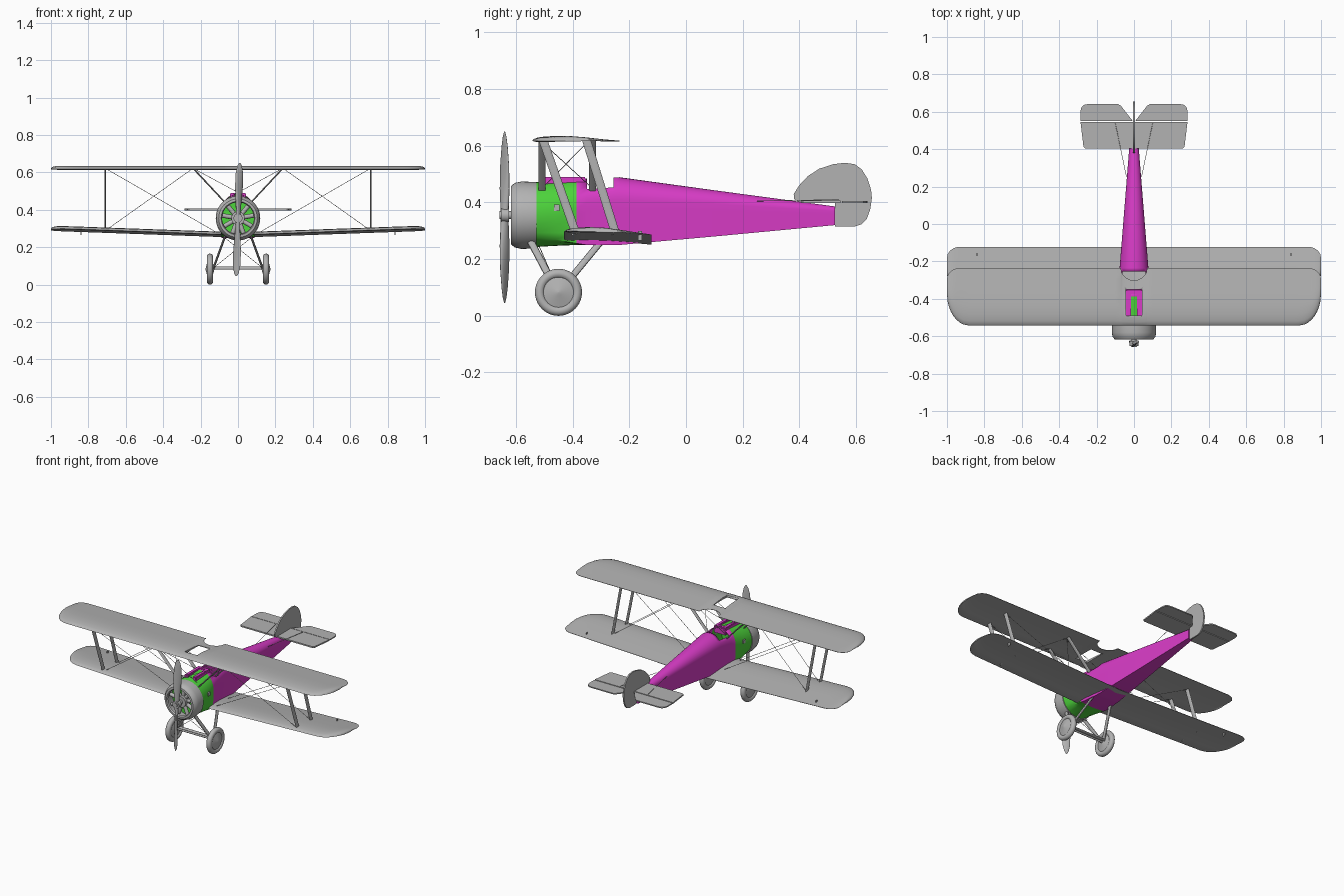
import bpy, bmesh, math
from mathutils import Vector, Matrix

if "Cube" in bpy.data.objects:
    bpy.data.objects.remove(bpy.data.objects["Cube"])

def mat(name, c):
    m = bpy.data.materials.new(name)
    m.diffuse_color = (*c, 1)
    m.use_nodes = True
    m.node_tree.nodes["Principled BSDF"].inputs["Base Color"].default_value = m.diffuse_color
    return m

GREY = mat("grey", (0.45, 0.45, 0.45))
PINK = mat("magenta", (0.69, 0.045, 0.57))
GREEN = mat("green", (0.075, 0.66, 0.045))

def finish(bm, name, mats=(GREY,), angle=35):
    bmesh.ops.recalc_face_normals(bm, faces=bm.faces)
    me = bpy.data.meshes.new(name)
    bm.to_mesh(me)
    bm.free()
    ob = bpy.data.objects.new(name, me)
    bpy.context.collection.objects.link(ob)
    for m in mats:
        me.materials.append(m)
    bpy.ops.object.select_all(action='DESELECT')
    ob.select_set(True)
    bpy.context.view_layer.objects.active = ob
    bpy.ops.object.shade_smooth_by_angle(angle=math.radians(angle))
    return ob

def loft(bm, rings, cap=True):
    vr = [[bm.verts.new(p) for p in r] for r in rings]
    n = len(vr[0])
    for a, b in zip(vr, vr[1:]):
        for i in range(n):
            bm.faces.new((a[i], a[(i + 1) % n], b[(i + 1) % n], b[i]))
    if cap:
        bm.faces.new(vr[0])
        bm.faces.new(vr[-1])

def bar(bm, p, q, side, chord=None, seg=12):
    """Rod from p to q; elliptical when chord (fore-aft radius) is given."""
    p, q = Vector(p), Vector(q)
    d = (q - p).normalized()
    ref = Vector((0, 1, 0)) if abs(d.y) < 0.95 else Vector((0, 0, 1))
    c = (ref - d * ref.dot(d)).normalized()
    x = c.cross(d)
    ch = chord or side
    ang = [2 * math.pi * i / seg for i in range(seg)]
    loft(bm, [[e + x * side * math.cos(a) + c * ch * math.sin(a) for a in ang] for e in (p, q)])

def lathe(bm, prof, centre, axis, seg=40, closed=False):
    """Revolve (radius, distance) points about an axis through centre."""
    rot = Vector((0, 0, 1)).rotation_difference(Vector(axis)).to_matrix()
    pts = prof + prof[:1] if closed else prof
    rings = [[Vector(centre) + rot @ Vector((max(r, 1e-4) * math.cos(2 * math.pi * i / seg),
              max(r, 1e-4) * math.sin(2 * math.pi * i / seg), h)) for i in range(seg)] for r, h in pts]
    loft(bm, rings, cap=not closed)
    bmesh.ops.remove_doubles(bm, verts=bm.verts, dist=1e-6)

def plate(name, pts, thick, upright=False):
    """Flat panel from an outline, centred on its plane."""
    bm = bmesh.new()
    f = bm.faces.new([bm.verts.new(p) for p in pts])
    t = Vector((thick, 0, 0)) if upright else Vector((0, 0, thick))
    r = bmesh.ops.extrude_face_region(bm, geom=[f])
    bmesh.ops.translate(bm, vec=t, verts=[v for v in r['geom'] if isinstance(v, bmesh.types.BMVert)])
    bmesh.ops.translate(bm, vec=-t / 2, verts=bm.verts)
    return finish(bm, name)

def box(bm, lo, hi):
    lo, hi = Vector(lo), Vector(hi)
    bmesh.ops.create_cube(bm, size=1, matrix=Matrix.Translation((lo + hi) / 2) @ Matrix.Diagonal((*(hi - lo), 1)))

# Fuselage: round at the nose, flat sided with a rounded deck behind
def section(y, w, zb, zs, zt, b, n=32):
    ring = []
    for i in range(n):
        a = 2 * math.pi * i / n
        c, s = math.cos(a), math.sin(a)
        k = 1
        if s < 0:
            k = 1 + b * (1 / max(abs(c), abs(s)) - 1)
        ring.append((w * c * k, y, zs + s * k * ((zt - zs) if s > 0 else (zs - zb))))
    return ring

bm = bmesh.new()
loft(bm, [section(*s) for s in (
    (-.53, .113, .243, .357, .472, 0), (-.46, .106, .247, .36, .478, .35),
    (-.387, .092, .25, .38, .484, .85), (-.35, .087, .25, .40, .484, 1),
    (-.255, .078, .25, .41, .488, 1), (-.235, .077, .25, .41, .489, 1),
    (.1, .050, .28, .395, .443, 1), (.525, .016, .32, .37, .386, 1))])
for f in bm.faces:
    f.material_index = 1 if f.calc_center_median().y < -.387 else 0
hole = [f for f in bm.faces if -.35 < f.calc_center_median().y < -.255 and f.calc_center_median().z > .445]
bmesh.ops.delete(bm, geom=hole, context='FACES')
fus = finish(bm, "fuselage", (PINK, GREEN))
sol = fus.modifiers.new("shell", 'SOLIDIFY')
sol.thickness = .004

# Gun fairings on the nose, and side vents
bm = bmesh.new()
for s in (-1, 1):
    box(bm, (s * .03 - .013, -.50, .44), (s * .03 + .013, -.36, .489))
box(bm, (-.043, -.375, .44), (.043, -.352, .489))
bmesh.ops.bevel(bm, geom=bm.edges[:], offset=.004, segments=2, affect='EDGES')
finish(bm, "gun_fairings", (PINK,))
bm = bmesh.new()
for s in (-1, 1):
    box(bm, (s * .104 - .006, -.466, .37), (s * .104 + .006, -.446, .392))
finish(bm, "side_vents")

# Cowl ring, radial engine and propeller
C = Vector((0, 0, .355))
bm = bmesh.new()
lathe(bm, [(.110, -.528), (.117, -.528), (.119, -.58), (.114, -.604), (.103, -.617), (.09, -.618),
           (.085, -.608), (.105, -.59)], C, (0, 1, 0), 48, True)
finish(bm, "cowl")
bm = bmesh.new()
for i in range(9):
    a = 2 * math.pi * i / 9
    d = Vector((math.sin(a), 0, math.cos(a)))
    o = C + Vector((0, -.572, 0))
    bar(bm, o + d * .025, o + d * .095, .012)
bar(bm, C + Vector((0, -.53, 0)), C + Vector((0, -.60, 0)), .036, seg=24)
finish(bm, "engine")
bm = bmesh.new()
bar(bm, C + Vector((0, -.59, 0)), C + Vector((0, -.658, 0)), .014, seg=20)
bar(bm, C + Vector((0, -.625, 0)), C + Vector((0, -.652, 0)), .024, seg=20)
finish(bm, "propeller_hub")
bm = bmesh.new()
for s in (1, -1):
    rings = []
    for r, ch, th, tw in ((0, .014, .012, 65), (.04, .016, .011, 60), (.1, .022, .009, 48),
                          (.18, .026, .006, 36), (.25, .022, .004, 28), (.285, .014, .003, 24), (.303, .004, .001, 22)):
        t = math.radians(tw)
        ring = []
        for i in range(14):
            u, v = ch * math.cos(i * math.pi / 7), th * math.sin(i * math.pi / 7)
            x, y = u * math.cos(t) - v * math.sin(t), u * math.sin(t) + v * math.cos(t)
            ring.append((s * (x + .03 * r), -.640 + y, .348 + s * r))
        rings.append(ring)
    loft(bm, rings)
finish(bm, "propeller")

# Wings: cambered section swept along the span, rounded tips
FOIL = [(0, 0), (.02, .006), (.08, .012), (.2, .0165), (.35, .017), (.55, .013), (.8, .006), (1, .001),
        (1, -.001), (.8, .002), (.5, .004), (.2, .002), (.05, -.003)]

def wing(name, shift, z0, rise, tilt, notch):
    xs = [0, .02, .04, .052, .06, .066, .07, .1, .3, .6, .85, .88, .91, .93, .95, .965, .98, .99, .996, 1.0]
    xs = [-x for x in xs[:0:-1]] + xs
    rings = []
    for x in xs:
        a = abs(x)
        u, v = max(0, (a - .88) / .12), max(0, (a - .93) / .07)
        le = -.543 + .17 * (1 - math.sqrt(max(0, 1 - u * u)))
        te = -.235 - .06 * (1 - math.sqrt(max(0, 1 - v * v)))
        if notch and a < .07:
            te -= .066 * math.sqrt(1 - (a / .07) ** 2)
        k = min(1, (te - le) / .24)
        rings.append([(x, shift + le + (te - le) * t, z0 + rise * a - tilt * (le + (te - le) * t + .39) + h * k)
                      for t, h in FOIL])
    bm = bmesh.new()
    loft(bm, rings)
    return finish(bm, name, angle=40)

upper = wing("upper_wing", 0, .617, 0, 0, True)
wing("lower_wing", .113, .259, .036, .045, False)
# Sighting window cut through the upper wing
bm = bmesh.new()
box(bm, (-.043, -.49, .5), (.043, -.35, .7))
cutter = finish(bm, "window_cutter")
cutter.hide_render = True
cutter.hide_viewport = False
cutter.display_type = 'WIRE'
mod = upper.modifiers.new("window", 'BOOLEAN')
mod.operation, mod.object, mod.solver = 'DIFFERENCE', cutter, 'EXACT'
bpy.context.view_layer.objects.active = upper
bpy.ops.object.modifier_apply(modifier="window")
bpy.data.objects.remove(cutter)

# Struts, undercarriage legs and bracing wires
struts, legs, wires = bmesh.new(), bmesh.new(), bmesh.new()
W = .0013
for s in (-1, 1):
    for yt, yb, yc in ((-.505, -.388, -.508), (-.352, -.248, -.33)):
        top_out, low_out = (s * .71, yt, .622), (s * .71, yb, .288)
        top_in, low_in = (s * .24, yt, .622), (s * .095, yb, .268)
        bar(struts, top_out, low_out, .004, .015)
        bar(struts, (s * .24, yc, .622), (s * .07, yc, .44), .004, .013)
        bar(wires, top_in, low_out, W, seg=6)
        bar(wires, top_out, low_in, W, seg=6)
        bar(wires, top_in, (-s * .06, yc, .46), W, seg=6)
    bar(wires, (s * .23, -.505, .61), (s * .075, -.33, .45), W, seg=6)
    bar(wires, (s * .23, -.35, .61), (s * .075, -.508, .45), W, seg=6)
    bar(wires, (s * .04, .25, .405), (s * .1, .54, .41), W, seg=6)
    bar(wires, (s * .07, -.52, .25), (-s * .13, -.45, .09), W, seg=6)
    bar(legs, (s * .068, -.548, .262), (s * .132, -.455, .086), .006, .013)
    bar(legs, (s * .068, -.30, .262), (s * .132, -.445, .086), .006, .012)
    # control horns
    box(wires, (s * .84 - .002, -.17, .265), (s * .84 + .002, -.155, .30))
bar(legs, (-.155, -.45, .086), (.155, -.45, .086), .006)
bar(legs, (-.13, -.435, .092), (.13, -.435, .092), .005, .012)
finish(struts, "wing_struts")
finish(legs, "undercarriage_legs")
finish(wires, "bracing_wires")

# Wheels: round tyre with shallow cone covers
for s, side in ((-1, "left"), (1, "right")):
    o = (s * .15, -.45, .083)
    bm = bmesh.new()
    ring = [(.066 + .017 * math.cos(i * math.pi / 6), .017 * math.sin(i * math.pi / 6)) for i in range(12)]
    lathe(bm, ring, o, (1, 0, 0), 40, True)
    finish(bm, side + "_tyre", angle=50)
    bm = bmesh.new()
    lathe(bm, [(0, -.024), (.012, -.021), (.058, -.009), (.058, .009), (.012, .021), (0, .024)], o, (1, 0, 0), 40)
    finish(bm, side + "_wheel_cover")

# Tail surfaces
half = [(0, .405), (.262, .405), (.27, .412), (.286, .545), (0, .545)]
plate("tailplane", [(x, y, .402) for x, y in half[1:4]] + [(-x, y, .402) for x, y in half[3:0:-1]], .009)
for s, side in ((-1, "left"), (1, "right")):
    plate(side + "_elevator", [(s * x, y, .402) for x, y in (
        (.006, .55), (.286, .55), (.286, .605), (.28, .626), (.265, .638), (.245, .641), (.085, .641), (.07, .632))], .007)
plate("fin", [(0, y, z) for y, z in (
    (.525, .315), (.525, .40), (.40, .40), (.382, .412), (.38, .43), (.40, .461), (.43, .493), (.47, .519),
    (.52, .535), (.56, .54), (.595, .535), (.62, .517), (.64, .485), (.653, .445), (.656, .415), (.65, .375),
    (.638, .342), (.62, .323), (.595, .315))], .009, True)
